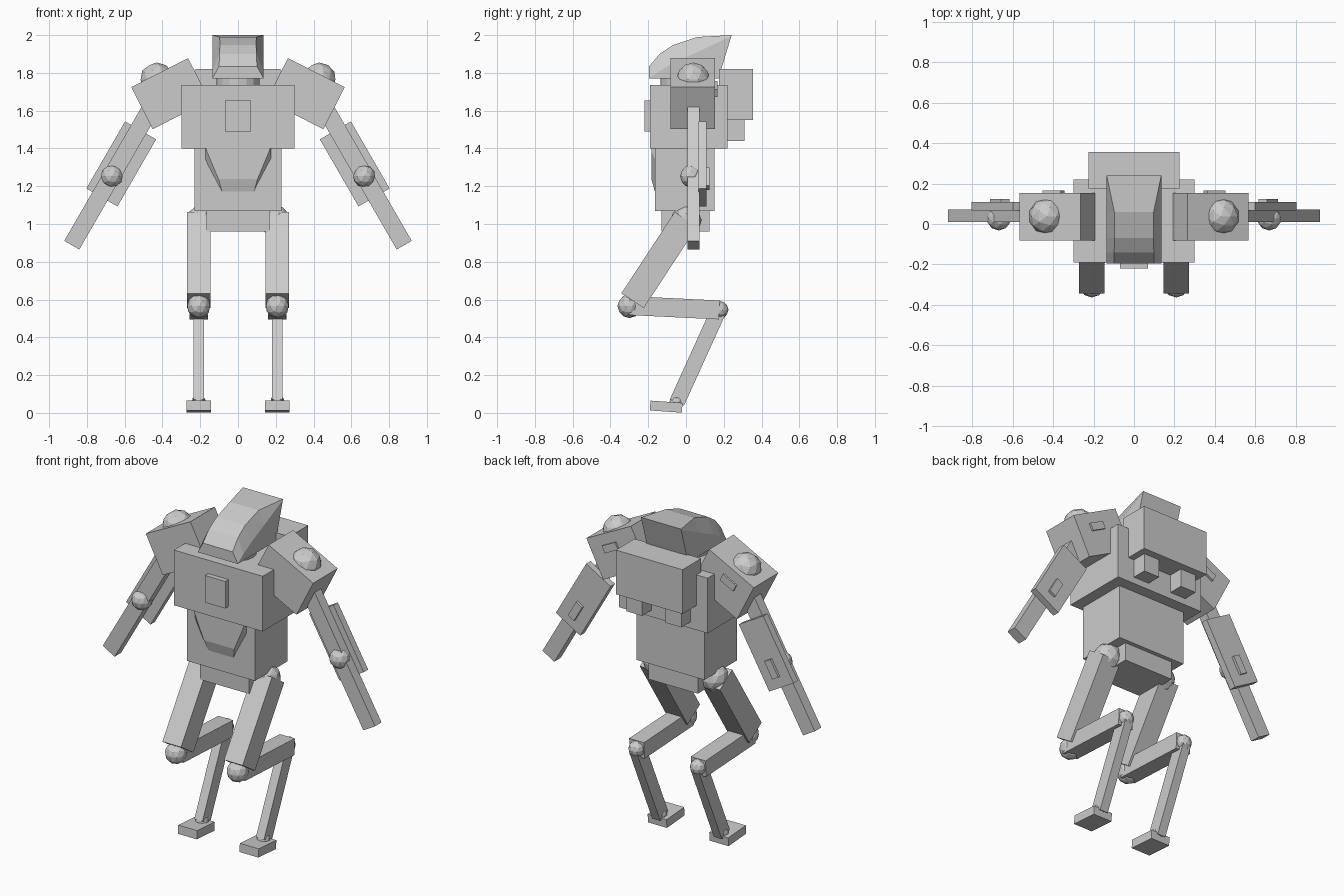
import bpy, bmesh, math
from mathutils import Vector

if "Cube" in bpy.data.objects:
    bpy.data.objects.remove(bpy.data.objects["Cube"])


def make(name, bm):
    bmesh.ops.recalc_face_normals(bm, faces=bm.faces[:])
    me = bpy.data.meshes.new(name)
    bm.to_mesh(me)
    bm.free()
    ob = bpy.data.objects.new(name, me)
    bpy.context.collection.objects.link(ob)
    return ob


def box(name, loc, size, rot=(0, 0, 0)):
    bm = bmesh.new()
    bmesh.ops.create_cube(bm, size=1)
    bmesh.ops.scale(bm, vec=size, verts=bm.verts[:])
    ob = make(name, bm)
    ob.location, ob.rotation_euler = loc, rot
    return ob


def span(name, x, y, z):
    """Box from (min, max) pairs."""
    return box(name, [(a + b) / 2 for a, b in (x, y, z)], [b - a for a, b in (x, y, z)])


def ball(name, loc, r):
    bm = bmesh.new()
    bmesh.ops.create_icosphere(bm, subdivisions=2, radius=r)
    ob = make(name, bm)
    ob.location = loc
    return ob


def limb(name, x, a, b, width, depth):
    """Box running between two (y, z) points at a given x."""
    dy, dz = b[0] - a[0], b[1] - a[1]
    return box(name, (x, (a[0] + b[0]) / 2, (a[1] + b[1]) / 2),
               (width, depth, math.hypot(dy, dz)), (math.atan2(-dy, dz), 0, 0))


def loft(name, sections):
    bm = bmesh.new()
    rings = [[bm.verts.new(p) for p in s] for s in sections]
    n = len(rings[0])
    for r, q in zip(rings, rings[1:]):
        for i in range(n):
            bm.faces.new((r[i], r[(i + 1) % n], q[(i + 1) % n], q[i]))
    bm.faces.new(rings[0])
    bm.faces.new(rings[-1])
    return make(name, bm)


# Body
span("chest", (-.30, .30), (-.19, .22), (1.40, 1.737))
span("chest_badge", (-.068, .068), (-.22, -.18), (1.49, 1.655))
span("abdomen", (-.23, .23), (-.165, .15), (1.07, 1.41))
span("pelvis", (-.167, .167), (-.13, .125), (.96, 1.08))
span("backpack", (-.225, .225), (.175, .355), (1.55, 1.82))

# Bevelled belly plate
loft("belly_plate", [
    [(-.175, -.16, 1.41), (-.175, -.16, 1.335), (-.08, -.16, 1.155),
     (.08, -.16, 1.155), (.175, -.16, 1.335), (.175, -.16, 1.41)],
    [(-.172, -.183, 1.41), (-.165, -.183, 1.385), (-.103, -.183, 1.237),
     (.103, -.183, 1.237), (.165, -.183, 1.385), (.172, -.183, 1.41)]])

# Neck
bm = bmesh.new()
bmesh.ops.create_cone(bm, cap_ends=True, segments=16, radius1=.115, radius2=.115, depth=.12)
make("neck", bm).location = (0, -.02, 1.75)

# Head: ridge y, ridge z, ridge half width, side z, bottom y
rows = [(-.195, 1.835, .10, 1.772, -.195), (-.14, 1.90, .098, 1.81, -.14),
        (-.07, 1.947, .096, 1.85, -.08), (.06, 1.99, .097, 1.91, .04),
        (.24, 2.0, .135, 1.995, .172)]
sections = []
for y, z, w, side, by in rows:
    sections.append([(-.135, by, 1.77), (-.135, y, side), (-w, y, z),
                     (w, y, z), (.135, y, side), (.135, by, 1.77)])
loft("head", sections)

for s, side in ((1, "right"), (-1, "left")):
    box(f"backpack_vent_{side}", (s * .132, .25, 1.51), (.107, .12, .14))

    # Shoulder
    tilt = math.radians(27) * s
    c, n = math.cos(tilt), math.sin(tilt)
    box(f"shoulder_{side}", (s * .358, .036, 1.69), (.338, .236, .25), (0, tilt, 0))
    ball(f"shoulder_dome_{side}", (s * .43, .038, 1.765), .09)
    u, v = s * .025, .04
    box(f"shoulder_tab_{side}", (s * .358 + u * c + v * n, .153, 1.69 - u * n + v * c),
        (.10, .025, .045), (0, tilt, 0))

    # Arm
    lean = math.radians(-30) * s
    down = Vector((s * .5, 0, -.866))
    hand = Vector((s * .88, .04, .888))
    box(f"arm_{side}", hand - down * .43, (.092, .062, .86), (0, lean, 0))
    guard = Vector((s * .618, .088, 1.318))
    box(f"arm_guard_{side}", guard, (.19, .042, .41), (0, lean, 0))
    box(f"arm_tab_{side}", guard + down * .09 + Vector((0, .024, 0)),
        (.047, .025, .11), (0, lean, 0))
    ball(f"elbow_{side}", (s * .668, .028, 1.253), .06)

    # Leg
    x = s * .208
    ball(f"hip_{side}", (s * .192, 0, 1.02), .082)
    limb(f"thigh_{side}", x, (-.283, .594), (0, 1.025), .126, .142)
    ball(f"knee_{side}", (x, -.30, .565), .063)
    limb(f"mid_leg_{side}", x, (-.30, .568), (.177, .545), .10, .10)
    ball(f"hock_{side}", (x, .177, .545), .048)
    limb(f"shin_{side}", x, (-.048, .055), (.172, .54), .055, .082)
    ball(f"ankle_{side}", (x, -.05, .058), .038)
    box(f"foot_{side}", (x, -.105, .033), (.128, .17, .052), (math.radians(-4), 0, 0))
